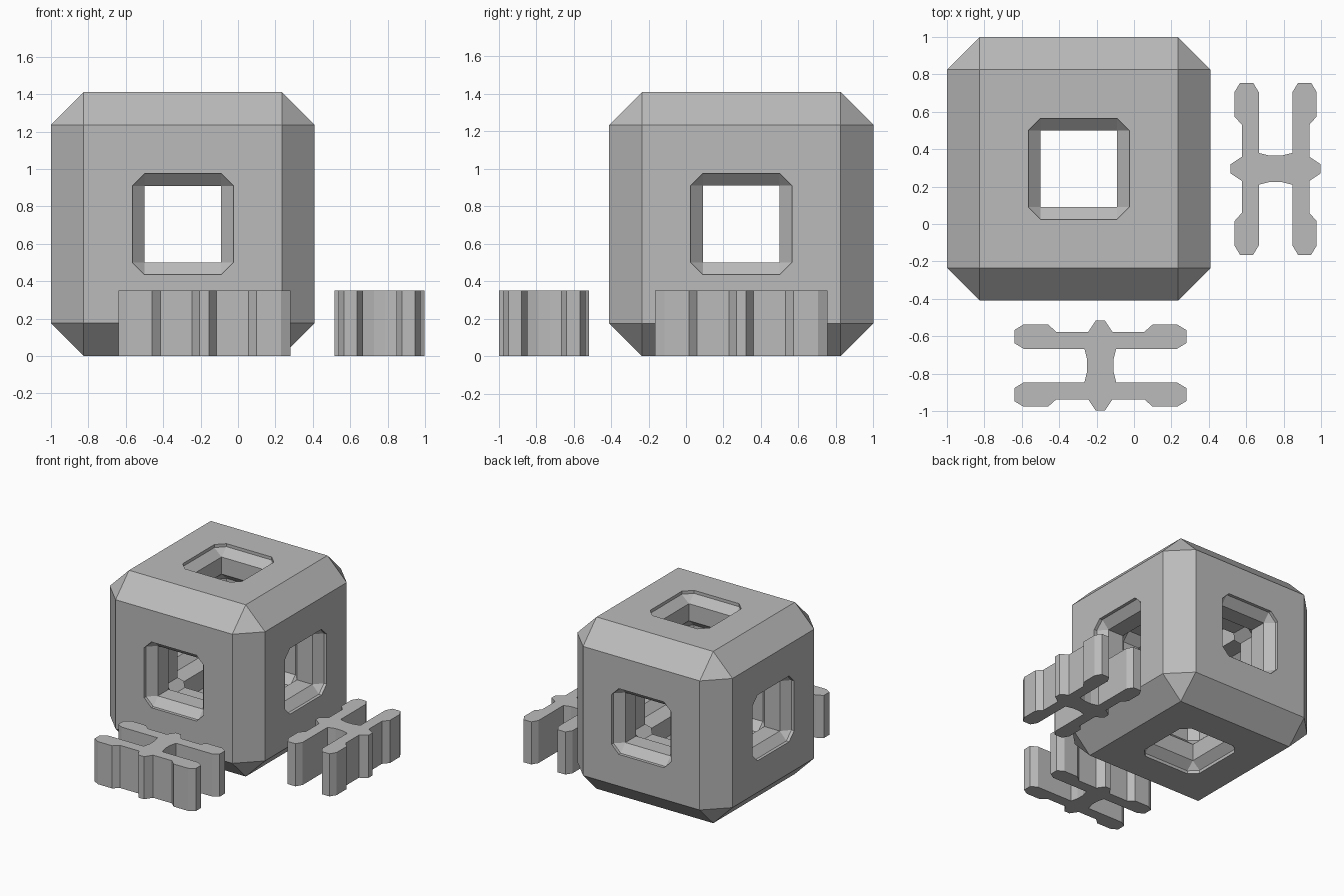
import bpy, bmesh, math
from mathutils import Matrix, Vector

if "Cube" in bpy.data.objects:
    bpy.data.objects.remove(bpy.data.objects["Cube"])

grey = bpy.data.materials.new("plain_grey")
grey.diffuse_color = (0.5, 0.5, 0.5, 1)
grey.use_nodes = True
grey.node_tree.nodes["Principled BSDF"].inputs["Base Color"].default_value = grey.diffuse_color


def finish(name, bm, loc):
    bmesh.ops.recalc_face_normals(bm, faces=bm.faces)
    me = bpy.data.meshes.new(name)
    bm.to_mesh(me)
    bm.free()
    ob = bpy.data.objects.new(name, me)
    ob.location = loc
    bpy.context.collection.objects.link(ob)
    me.materials.append(grey)
    return ob


def ring(bm, z, c):
    """Square of half width 0.205, widened by c with cut corners."""
    s, r = 0.205, 0.205 + c
    pts = [(r, -s), (r, s), (s, r), (-s, r), (-r, s), (-r, -s), (-s, -r), (s, -r)]
    return [bm.verts.new((x, y, z)) for x, y in pts]


def tunnel(name, rot):
    """Socket rim, square neck and widened core, lofted along one axis."""
    half = [(0.42, 0.065), (0.48, 0), (0.62, 0), (0.68, 0.065), (0.78, 0.065)]
    stations = [(-z, c) for z, c in reversed(half)] + half
    bm = bmesh.new()
    rings = [ring(bm, z, c) for z, c in stations]
    for a, b in zip(rings, rings[1:]):
        for i in range(8):
            j = (i + 1) % 8
            bm.faces.new((a[i], a[j], b[j], b[i]))
    bm.faces.new(rings[0])
    bm.faces.new(rings[-1])
    bmesh.ops.remove_doubles(bm, verts=bm.verts, dist=1e-5)
    bmesh.ops.transform(bm, matrix=rot, verts=bm.verts)
    ob = finish(name, bm, CENTRE)
    ob.hide_render = True
    return ob


# Block with chamfered edges
CENTRE = Vector((-0.295, 0.295, 0.705))
bm = bmesh.new()
bmesh.ops.create_cube(bm, size=1.41)
bmesh.ops.bevel(bm, geom=bm.edges[:], offset=0.175, segments=1,
                affect='EDGES', profile=0.5)
block = finish("socket_block", bm, CENTRE)

# Three crossing tunnels
quarter = math.radians(90)
cutters = [tunnel("tunnel_z", Matrix.Identity(4)),
           tunnel("tunnel_x", Matrix.Rotation(quarter, 4, 'Y')),
           tunnel("tunnel_y", Matrix.Rotation(quarter, 4, 'X'))]
for cutter in cutters:
    mod = block.modifiers.new(cutter.name, 'BOOLEAN')
    mod.operation = 'DIFFERENCE'
    mod.solver = 'EXACT'
    mod.object = cutter
bpy.context.view_layer.update()
cut = bpy.data.meshes.new_from_object(
    block.evaluated_get(bpy.context.evaluated_depsgraph_get()))
block.modifiers.clear()
block.data = cut
for cutter in cutters:
    bpy.data.objects.remove(cutter)

# H-shaped snap clips: one quarter of the outline, mirrored to the rest
QUARTER = [(0.24, 0.025), (0.18, 0.065), (0.18, 0.235), (0.22, 0.28), (0.22, 0.41),
           (0.19, 0.46), (0.12, 0.46), (0.09, 0.41), (0.09, 0.085), (0.03, 0.07)]


def clip(name, x, y, angle):
    back = QUARTER[::-1]
    outline = (QUARTER + [(-u, v) for u, v in back]
               + [(-u, -v) for u, v in QUARTER] + [(u, -v) for u, v in back])
    bm = bmesh.new()
    face = bm.faces.new([bm.verts.new((u, v, 0)) for u, v in outline])
    out = bmesh.ops.extrude_face_region(bm, geom=[face])
    top = [g for g in out["geom"] if isinstance(g, bmesh.types.BMVert)]
    bmesh.ops.translate(bm, verts=top, vec=(0, 0, 0.35))
    bmesh.ops.rotate(bm, verts=bm.verts, matrix=Matrix.Rotation(angle, 3, 'Z'))
    return finish(name, bm, (x, y, 0))


clip("right_clip", 0.757, 0.295, 0)
clip("front_clip", -0.18, -0.757, quarter)
